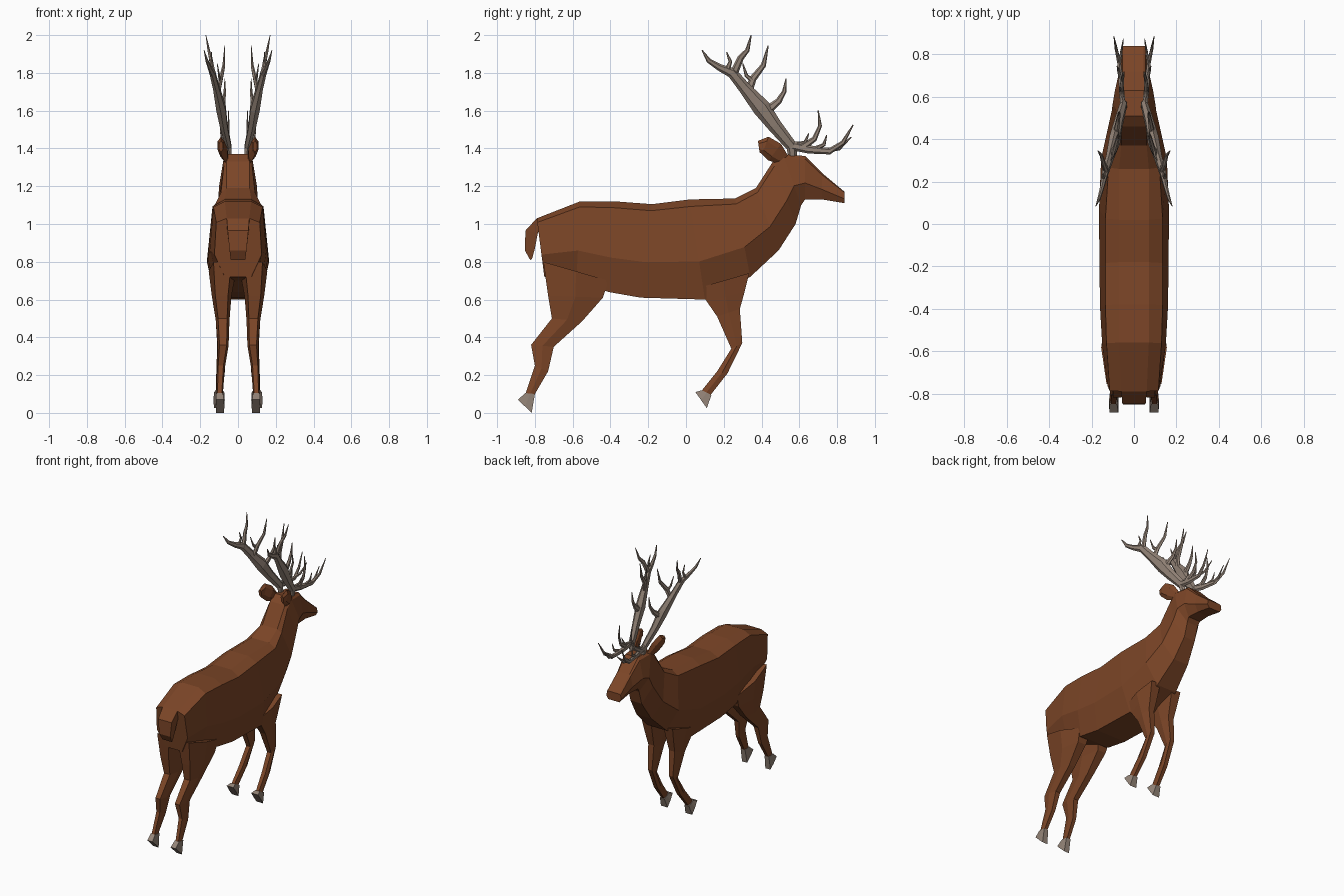
import bpy, bmesh
from math import sin, cos, pi
from mathutils import Vector


def material(name, rgb):
    m = bpy.data.materials.new(name)
    m.diffuse_color = (*rgb, 1)
    return m


FUR = material("fur", (0.20, 0.06, 0.02))
HORN = material("horn", (0.30, 0.235, 0.19))


def loft(bm, rings):
    """Skin a list of equal-length rings and cap both ends."""
    vs = [[bm.verts.new(p) for p in r] for r in rings]
    n = len(vs[0])
    for a, b in zip(vs, vs[1:]):
        for i in range(n):
            j = (i + 1) % n
            bm.faces.new((a[i], a[j], b[j], b[i]))
    bm.faces.new(vs[0][::-1])
    bm.faces.new(vs[-1])


def make(name, lofts, mat, mirror=False):
    bm = bmesh.new()
    for rings in lofts:
        loft(bm, rings)
    bmesh.ops.recalc_face_normals(bm, faces=bm.faces)
    me = bpy.data.meshes.new(name)
    bm.to_mesh(me)
    bm.free()
    me.materials.append(mat)
    ob = bpy.data.objects.new(name, me)
    bpy.context.collection.objects.link(ob)
    if mirror:
        mod = ob.modifiers.new("mirror", 'MIRROR')
        mod.use_mirror_merge = False
    return ob


def body_ring(yt, zt, yb, zb, *widths):
    """Eight-sided ring from a top point to a bottom point."""
    half = [(w, yt + (yb - yt) * f, zt + (zb - zt) * f)
            for w, f in zip(widths, (0, 0.07, 0.62, 1))]
    return half + [(-x, y, z) for x, y, z in reversed(half)]


def limb_ring(yf, zf, yb, zb, xi, xo, end=0.65):
    """Six-sided ring between a front and a back point, xi..xo wide."""
    c, h = (xi + xo) / 2, (xo - xi) / 2
    ym, zm = (yf + yb) / 2, (zf + zb) / 2
    e = h * end
    return [(c - e, yf, zf), (c + e, yf, zf), (c + h, ym, zm),
            (c + e, yb, zb), (c - e, yb, zb), (c - h, ym, zm)]


def tube(pts, flat=0.6, n=6):
    """Tapered flattened tube through (x, y, z, radius) points."""
    rings = []
    for i, (x, y, z, r) in enumerate(pts):
        a, b = pts[max(i - 1, 0)], pts[min(i + 1, len(pts) - 1)]
        t = Vector((0, b[1] - a[1], b[2] - a[2])).normalized()
        nrm = Vector((0, -t.z, t.y))
        rings.append([Vector((x, y, z)) + nrm * r * cos(2 * pi * k / n)
                      + Vector((r * flat * sin(2 * pi * k / n), 0, 0)) for k in range(n)])
    return rings


# Torso, neck and head in one skin, from rump to nose
torso = [
    (-.79, 1.03, -.75, .72, .06, .115, .125, .07),
    (-.56, 1.12, -.58, .70, .07, .13, .15, .10),
    (-.38, 1.12, -.41, .64, .07, .135, .16, .12),
    (-.18, 1.105, -.24, .61, .07, .135, .163, .12),
    (.02, 1.13, .10, .60, .07, .135, .165, .12),
    (.26, 1.135, .34, .72, .07, .12, .155, .08),
    (.37, 1.19, .49, .86, .06, .09, .125, .06),
    (.46, 1.33, .58, 1.0, .06, .075, .105, .045),
    (.51, 1.37, .61, 1.10, .055, .075, .10, .045),
    (.63, 1.36, .63, 1.13, .05, .065, .09, .05),
    (.72, 1.27, .72, 1.13, .045, .055, .07, .045),
    (.84, 1.17, .84, 1.11, .045, .055, .06, .045),
]
make("body", [[body_ring(*s) for s in torso]], FUR)

# Tail
tail = [(-.77, .99, -.79, 1.03, .06), (-.785, .95, -.85, .965, .055),
        (-.80, .87, -.853, .86, .045), (-.815, .815, -.825, .81, .038)]
make("tail", [[[(-w, a, b), (w, a, b), (w, c, d), (-w, c, d)]
               for a, b, c, d, w in tail]], FUR)

# Legs
hind = [
    (-.41, .70, -.755, .80, .01, .155),
    (-.44, .61, -.73, .62, .035, .138),
    (-.55, .485, -.71, .50, .045, .118),
    (-.70, .35, -.82, .36, .05, .108),
    (-.73, .22, -.80, .25, .07, .112),
    (-.80, .10, -.85, .10, .08, .115),
]
fore = [
    (.335, .74, .06, .66, .03, .145),
    (.31, .64, .11, .59, .04, .132),
    (.285, .55, .165, .51, .05, .12),
    (.298, .37, .24, .34, .06, .11),
    (.22, .21, .165, .22, .07, .115),
    (.13, .095, .085, .12, .082, .117),
]
make("hind_legs", [[limb_ring(*s) for s in hind]], FUR, True)
make("front_legs", [[limb_ring(*s) for s in fore]], FUR, True)

# Hooves
make("hind_hooves", [[limb_ring(-.80, .10, -.85, .105, .078, .117, .9),
                      limb_ring(-.817, 0, -.89, .07, .072, .118, .9)]], HORN, True)
make("front_hooves", [[limb_ring(.135, .095, .085, .12, .08, .12, .9),
                       limb_ring(.11, .025, .05, .11, .07, .13, .9)]], HORN, True)

# Ears
make("ears", [tube([(.06, .52, 1.34, .03), (.075, .47, 1.38, .055),
                    (.09, .42, 1.415, .05), (.09, .385, 1.41, .03)], .4)], FUR, True)

# Antlers: main beam, crown tines, brow tines
beam = [(.045, .565, 1.35, .022), (.05, .56, 1.41, .03), (.075, .47, 1.52, .038),
        (.09, .40, 1.615, .048), (.115, .31, 1.72, .032), (.135, .245, 1.80, .028),
        (.15, .175, 1.83, .018), (.165, .12, 1.865, .013), (.18, .085, 1.92, .003)]
crown = [
    [(.13, .25, 1.79, .022), (.145, .29, 1.88, .017), (.155, .325, 1.92, .012), (.17, .345, 2.0, .003)],
    [(.145, .22, 1.82, .015), (.14, .235, 1.86, .010), (.14, .215, 1.91, .003)],
    [(.105, .33, 1.70, .022), (.09, .355, 1.77, .019), (.075, .41, 1.84, .014), (.07, .435, 1.945, .003)],
    [(.095, .35, 1.76, .014), (.10, .32, 1.785, .010), (.11, .30, 1.85, .003)],
    [(.085, .43, 1.60, .025), (.075, .49, 1.65, .017), (.07, .52, 1.70, .012), (.07, .53, 1.77, .003)],
]
brow = [
    [(.05, .54, 1.42, .025), (.06, .65, 1.395, .022), (.07, .76, 1.385, .017),
     (.085, .83, 1.43, .012), (.095, .885, 1.525, .003)],
    [(.06, .62, 1.41, .020), (.055, .68, 1.45, .014), (.05, .71, 1.52, .010), (.05, .70, 1.60, .003)],
    [(.07, .74, 1.39, .014), (.06, .81, 1.40, .011), (.05, .875, 1.46, .003)],
    [(.05, .57, 1.42, .016), (.06, .63, 1.43, .011), (.07, .65, 1.48, .003)],
    [(.065, .69, 1.40, .014), (.075, .73, 1.42, .010), (.08, .745, 1.47, .003)],
]
make("antlers", [tube(p) for p in [beam] + crown + brow], HORN, True)
